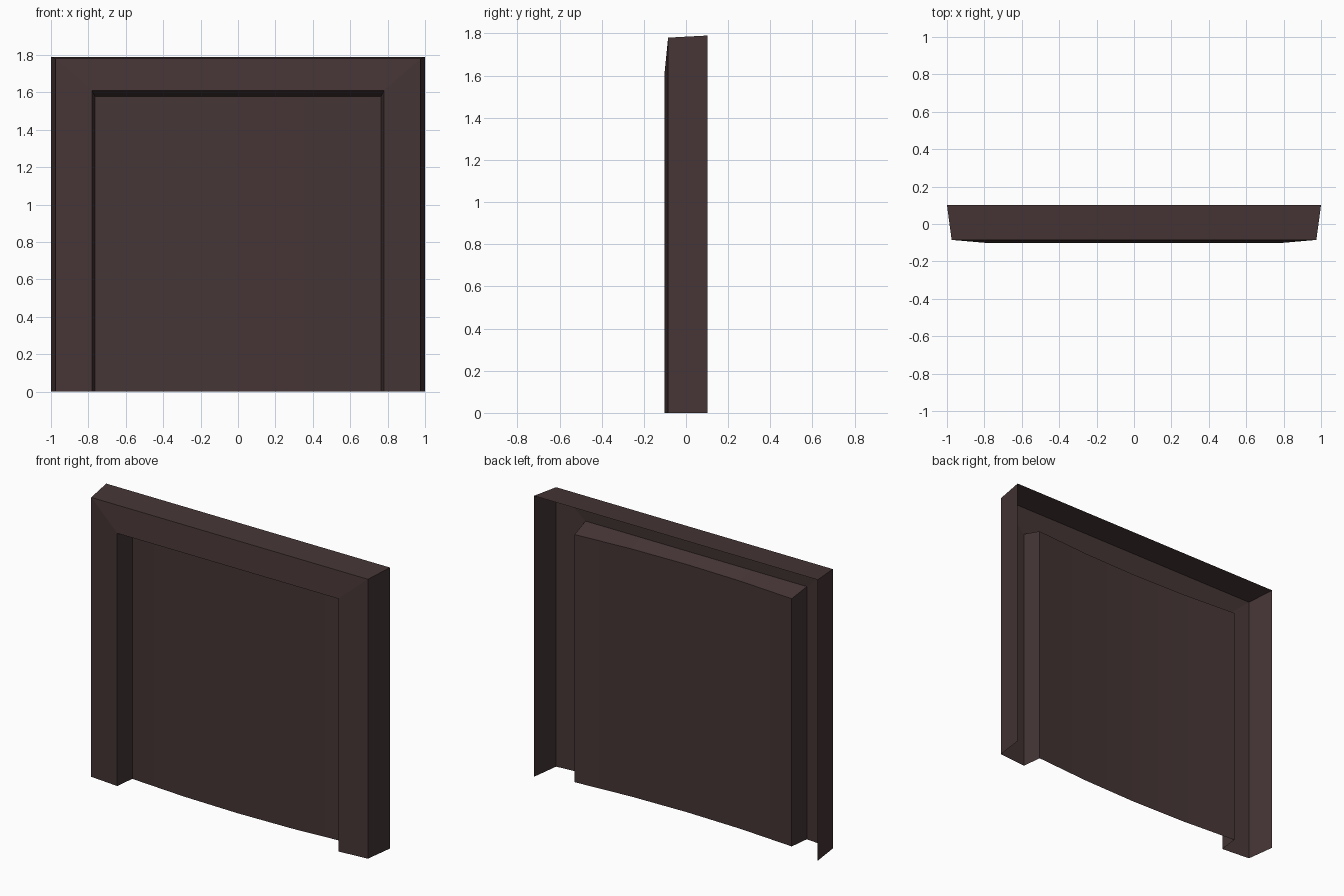
import bpy, bmesh

if "Cube" in bpy.data.objects:
    bpy.data.objects.remove(bpy.data.objects["Cube"])

SEGS = 4  # divisions across the width, for the bowed panel

brown = bpy.data.materials.new("dark brown")
brown.diffuse_color = (0.061, 0.036, 0.036, 1)
brown.use_nodes = True
brown.node_tree.nodes["Principled BSDF"].inputs["Base Color"].default_value = brown.diffuse_color


def arch(w, h, y, bow=0.0):
    """Arch outline: left foot, points along the top, right foot."""
    pts = [(-w, y, 0)]
    for i in range(SEGS + 1):
        t = -1 + 2 * i / SEGS
        pts.append((w * t, y - bow * (1 - t * t), h))
    return pts + [(w, y, 0)]


def skin(name, rows, smooth=False):
    """Open surface stretched between successive rows of points."""
    bm = bmesh.new()
    vrows = [[bm.verts.new(p) for p in r] for r in rows]
    for a, b in zip(vrows, vrows[1:]):
        for i in range(len(a) - 1):
            f = bm.faces.new((b[i], b[i + 1], a[i + 1], a[i]))
            f.smooth = smooth
    bm.normal_update()
    mesh = bpy.data.meshes.new(name)
    bm.to_mesh(mesh)
    bm.free()
    mesh.materials.append(brown)
    obj = bpy.data.objects.new(name, mesh)
    bpy.context.collection.objects.link(obj)
    return obj


# Thin frame shell: outer sides, sloped front, recess walls (open back and bottom)
recess = arch(0.765, 1.578, 0.028, bow=0.036)
skin("door_frame", [
    arch(1.0, 1.79, 0.102),
    arch(0.975, 1.78, -0.085),
    arch(0.78, 1.61, -0.102),
    recess,
])

# Slightly bowed panel at the back of the recess
top = recess[1:-1]
skin("door_panel", [top, [(x, y, 0) for x, y, z in top]], smooth=True)
